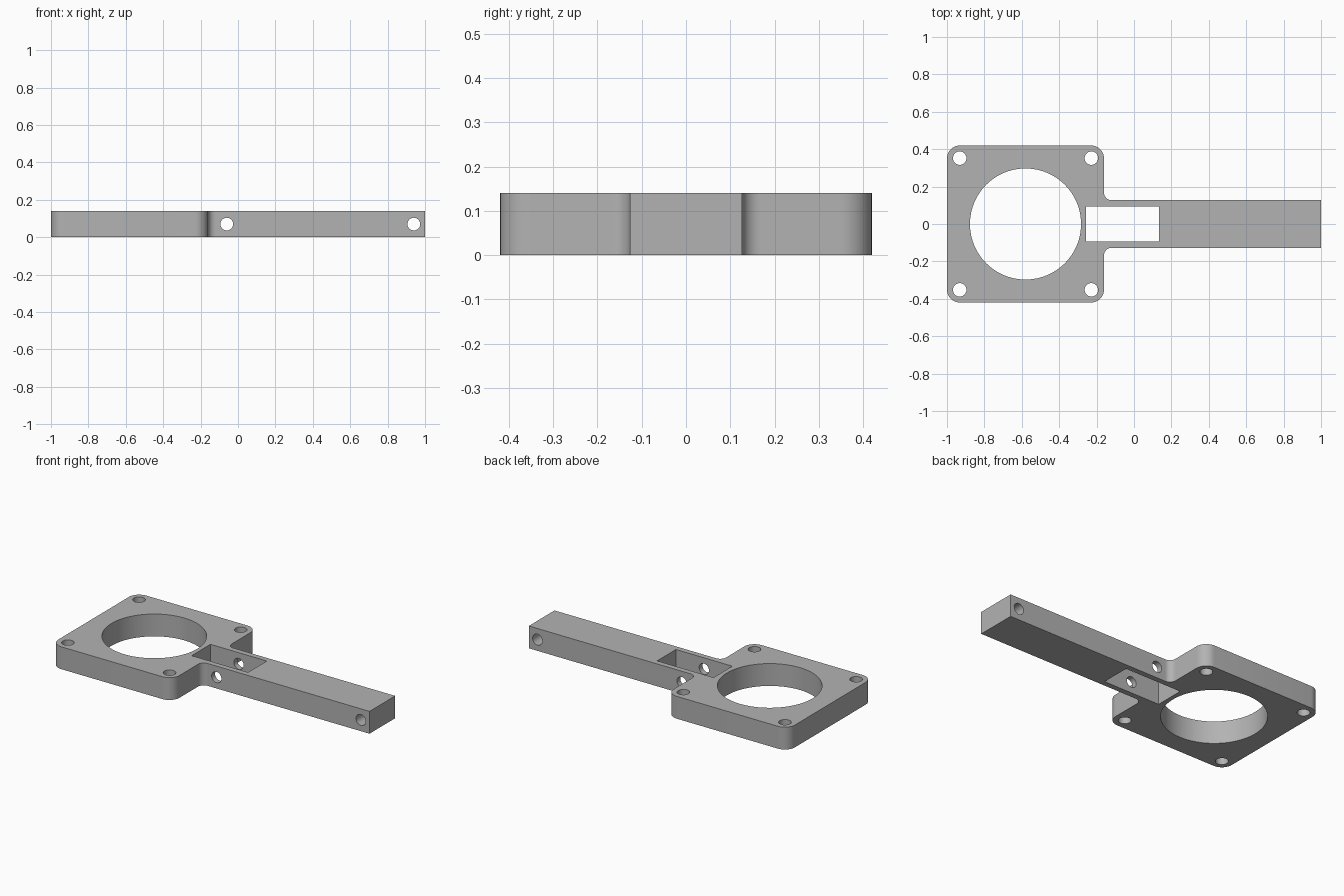
import bpy, bmesh
from math import radians, cos, sin, pi
from mathutils import Vector

cube = bpy.data.objects.get("Cube")
if cube:
    bpy.data.objects.remove(cube, do_unlink=True)

THICK = 0.14
PLATE_X = -0.58      # centre of the square plate
HALF = 0.42          # half width of the plate
CORNER = 0.07
FILLET = 0.04
ARM_HALF = 0.127

grey = bpy.data.materials.new("plain_grey")
grey.use_nodes = True
colour = (0.45, 0.45, 0.45, 1)
grey.diffuse_color = colour
grey.node_tree.nodes["Principled BSDF"].inputs["Base Color"].default_value = colour


def arc(cx, cy, radius, start, end, steps=10):
    angles = [radians(start + (end - start) * i / steps) for i in range(steps + 1)]
    return [(cx + radius * cos(a), cy + radius * sin(a)) for a in angles]


def make_object(name, bm):
    bmesh.ops.recalc_face_normals(bm, faces=bm.faces)
    mesh = bpy.data.meshes.new(name)
    bm.to_mesh(mesh)
    bm.free()
    mesh.materials.append(grey)
    obj = bpy.data.objects.new(name, mesh)
    bpy.context.collection.objects.link(obj)
    return obj


def prism(name, outline, low, high):
    bm = bmesh.new()
    face = bm.faces.new([bm.verts.new((x, y, low)) for x, y in outline])
    result = bmesh.ops.extrude_face_region(bm, geom=[face])
    verts = [g for g in result["geom"] if isinstance(g, bmesh.types.BMVert)]
    bmesh.ops.translate(bm, verts=verts, vec=Vector((0, 0, high - low)))
    return make_object(name, bm)


def hole(name, x, y, radius, sides=32):
    return prism(name, arc(x, y, radius, 0, 360, sides)[:-1], -0.1, THICK + 0.1)


# Bracket body: rounded square plate running into a straight arm
right = PLATE_X + HALF
left = PLATE_X - HALF
inset = HALF - CORNER
upper = [(1, ARM_HALF)]
upper += arc(right + FILLET, ARM_HALF + FILLET, FILLET, 270, 180)
upper += arc(right - CORNER, inset, CORNER, 0, 90)
upper += arc(left + CORNER, inset, CORNER, 90, 180)
lower = [(x, -y) for x, y in reversed(upper)]
body = prism("bracket_body", upper + lower, 0, THICK)

# Large bore, corner screw holes and the slot in the arm
cutters = [hole("bore_cutter", PLATE_X, 0, 0.297, 96)]
for sx in (-1, 1):
    for sy in (-1, 1):
        cutters.append(hole("screw_hole_cutter", PLATE_X + sx * 0.352, sy * 0.352, 0.036))
x0, x1, w = -0.256, 0.135, 0.093
cutters.append(prism("slot_cutter", [(x0, -w), (x1, -w), (x1, w), (x0, w)], -0.1, THICK + 0.1))

# Cross holes through the sides of the arm
for x in (-0.06, 0.94):
    cutter = prism("cross_hole_cutter", arc(0, 0, 0.034, 0, 360, 32)[:-1], -0.3, 0.3)
    cutter.rotation_euler.x = pi / 2
    cutter.location = (x, 0, THICK / 2)
    cutters.append(cutter)

bpy.ops.object.select_all(action='DESELECT')
body.select_set(True)
bpy.context.view_layer.objects.active = body
for cutter in cutters:
    cutter.hide_render = True
    mod = body.modifiers.new("cut", 'BOOLEAN')
    mod.operation = 'DIFFERENCE'
    mod.solver = 'EXACT'
    mod.object = cutter
    bpy.ops.object.modifier_apply(modifier=mod.name)
for cutter in cutters:
    bpy.data.objects.remove(cutter, do_unlink=True)

bpy.ops.object.shade_smooth_by_angle(angle=radians(30))
